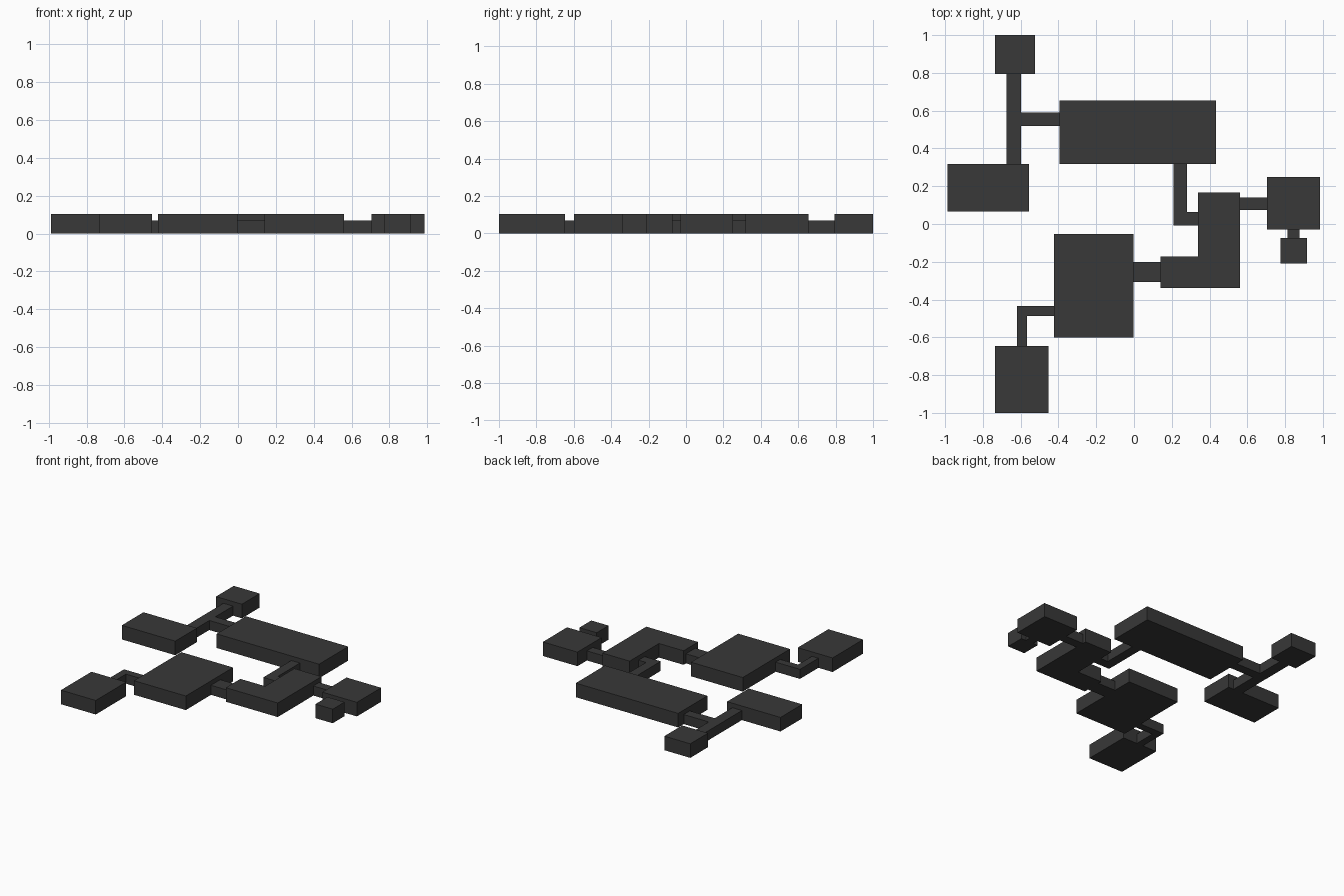
import bpy, bmesh

if "Cube" in bpy.data.objects:
    bpy.data.objects.remove(bpy.data.objects["Cube"])

ROOM_H, HALL_H = 0.103, 0.07


def extrude_plan(name, outline, height):
    """Flat-faced block from a floor-plan outline (counter-clockwise)."""
    bm = bmesh.new()
    base = bm.faces.new([bm.verts.new((x, y, 0)) for x, y in outline])
    top = bmesh.ops.extrude_face_region(bm, geom=[base], use_keep_orig=True)
    verts = [v for v in top["geom"] if isinstance(v, bmesh.types.BMVert)]
    bmesh.ops.translate(bm, verts=verts, vec=(0, 0, height))
    bmesh.ops.recalc_face_normals(bm, faces=bm.faces)
    mesh = bpy.data.meshes.new(name)
    bm.to_mesh(mesh)
    bm.free()
    obj = bpy.data.objects.new(name, mesh)
    bpy.context.collection.objects.link(obj)
    obj.data.materials.append(dark)
    return obj


def rect(x0, x1, y0, y1):
    return [(x0, y0), (x1, y0), (x1, y1), (x0, y1)]


dark = bpy.data.materials.new("dark_stone")
dark.diffuse_color = (0.04, 0.04, 0.04, 1)
dark.use_nodes = True
dark.node_tree.nodes["Principled BSDF"].inputs["Base Color"].default_value = dark.diffuse_color

# Rooms
rooms = {
    "north_west_room": rect(-0.735, -0.525, 0.795, 1.0),
    "great_hall": rect(-0.395, 0.435, 0.317, 0.655),
    "west_room": rect(-0.988, -0.555, 0.066, 0.317),
    "east_room": rect(0.705, 0.985, -0.03, 0.25),
    "closet_room": rect(0.775, 0.915, -0.21, -0.073),
    "central_room": rect(-0.423, -0.003, -0.60, -0.053),
    "south_west_room": rect(-0.735, -0.453, -1.0, -0.647),
    "corner_room": [(0.14, -0.34), (0.56, -0.34), (0.56, 0.167),
                    (0.34, 0.167), (0.34, -0.172), (0.14, -0.172)],
}
for name, plan in rooms.items():
    extrude_plan(name, plan, ROOM_H)

# Lower corridors joining the rooms
halls = {
    "west_corridor": [(-0.675, 0.317), (-0.597, 0.317), (-0.597, 0.52),
                      (-0.395, 0.52), (-0.395, 0.59), (-0.597, 0.59),
                      (-0.597, 0.795), (-0.675, 0.795)],
    "hall_corridor": [(0.21, -0.007), (0.34, -0.007), (0.34, 0.063),
                      (0.28, 0.063), (0.28, 0.317), (0.21, 0.317)],
    "east_corridor": rect(0.56, 0.705, 0.073, 0.14),
    "closet_corridor": rect(0.813, 0.877, -0.073, -0.03),
    "central_corridor": rect(-0.003, 0.14, -0.308, -0.20),
    "south_west_corridor": [(-0.62, -0.647), (-0.567, -0.647), (-0.567, -0.488),
                            (-0.423, -0.488), (-0.423, -0.434), (-0.62, -0.434)],
}
for name, plan in halls.items():
    extrude_plan(name, plan, HALL_H)
